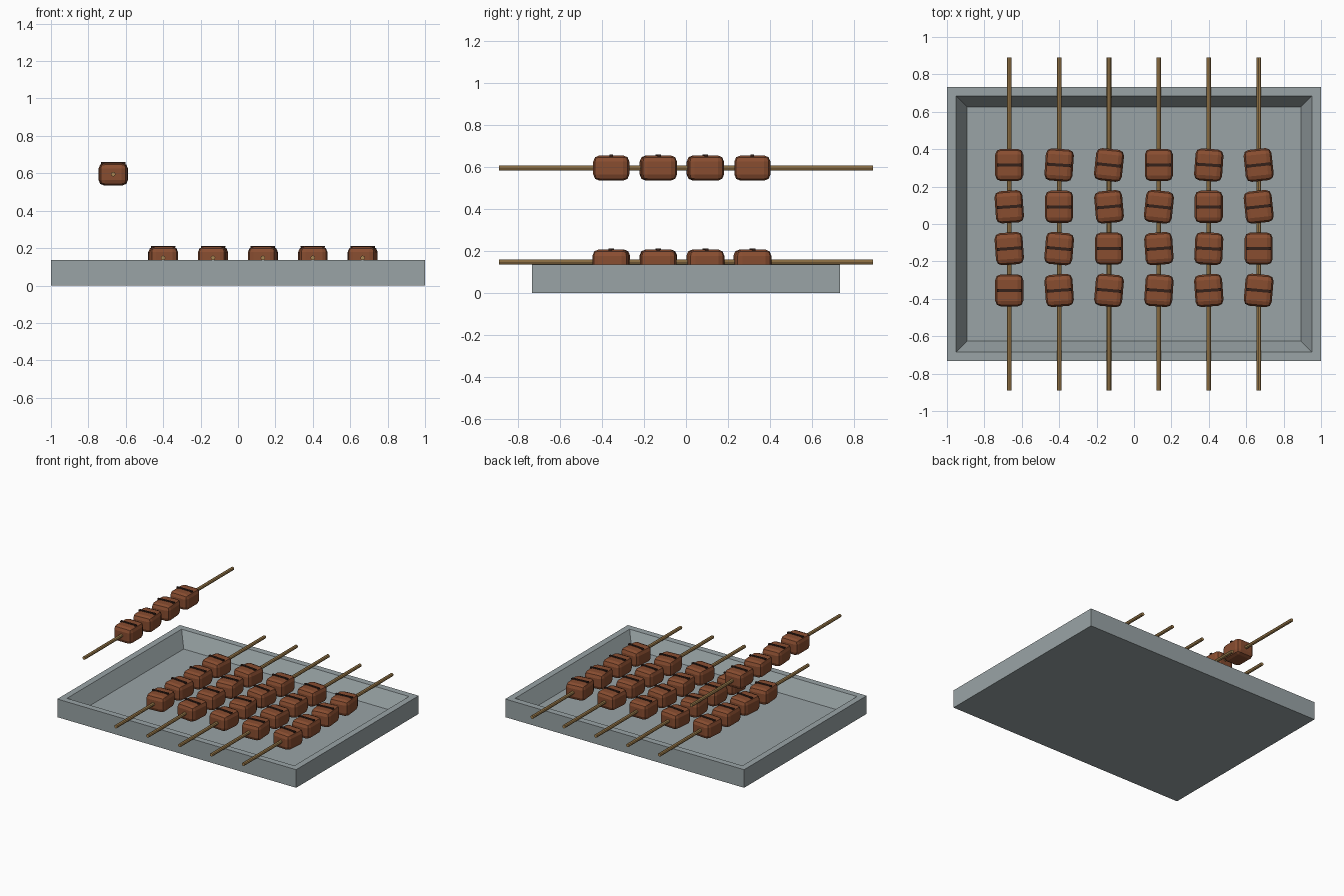
import bpy, bmesh, math
from mathutils import Matrix

if "Cube" in bpy.data.objects:
    bpy.data.objects.remove(bpy.data.objects["Cube"])


def material(name, rgb):
    m = bpy.data.materials.new(name)
    m.diffuse_color = (*rgb, 1)
    m.use_nodes = True
    m.node_tree.nodes["Principled BSDF"].inputs["Base Color"].default_value = m.diffuse_color
    return m


STEEL = material("steel grey", (0.32, 0.37, 0.38))
MEAT = material("grilled brown", (0.25, 0.075, 0.03))
CHAR = material("char dark", (0.035, 0.015, 0.01))
WOOD = material("bamboo", (0.40, 0.24, 0.085))


def finish(bm, name, mat, loc=(0, 0, 0), angle=0):
    bmesh.ops.recalc_face_normals(bm, faces=bm.faces)
    me = bpy.data.meshes.new(name)
    bm.to_mesh(me)
    bm.free()
    me.materials.append(mat)
    ob = bpy.data.objects.new(name, me)
    ob.location = loc
    ob.rotation_euler.z = angle
    bpy.context.collection.objects.link(ob)
    return ob


def box(name, size, mat, loc, angle=0, bevel=0):
    bm = bmesh.new()
    bmesh.ops.create_cube(bm, size=1, matrix=Matrix.Diagonal((*size, 1)))
    if bevel:
        bmesh.ops.bevel(bm, geom=bm.edges[:], offset=bevel, segments=2,
                        profile=0.5, affect='EDGES')
    return finish(bm, name, mat, loc, angle)


# Tray: rectangular rings from the outer base, over the rim, down to the floor
bm = bmesh.new()
rings = []
for hx, hy, z in ((1, 0.733, 0), (1, 0.733, 0.137), (0.952, 0.685, 0.137), (0.893, 0.626, 0.025)):
    rings.append([bm.verts.new((sx * hx, sy * hy, z))
                  for sx, sy in ((-1, -1), (1, -1), (1, 1), (-1, 1))])
for a, b in zip(rings, rings[1:]):
    for i in range(4):
        j = (i + 1) % 4
        bm.faces.new((a[i], a[j], b[j], b[i]))
bm.faces.new(rings[0])
bm.faces.new(rings[-1])
finish(bm, "tray", STEEL)

# Slight twist of each chunk in degrees, one row per skewer, front to back
TWIST = ((0, 4, 4, 0), (4, -5, 0, -4), (-5, 0, 5, -6),
         (-4, 4, -6, 0), (4, -3, 0, -4), (-5, 0, 6, 6))

# Skewers: the first is lifted above the tray
for i, twists in enumerate(TWIST):
    x = -0.667 + i * 0.2667
    z = 0.595 if i == 0 else 0.148
    bm = bmesh.new()
    bmesh.ops.create_cone(bm, cap_ends=True, segments=8, radius1=0.0125, radius2=0.0125,
                          depth=1.78, matrix=Matrix.Rotation(math.pi / 2, 4, 'X'))
    finish(bm, f"skewer_stick_{i}", WOOD, (x, 0, z))
    for j, deg in enumerate(twists):
        y = -0.355 + j * 0.2235
        a = math.radians(deg)
        box(f"meat_chunk_{i}_{j}", (0.15, 0.172, 0.12), MEAT, (x, y, z), a, 0.03)
        # Char stripe across the top
        box(f"char_mark_{i}_{j}", (0.13, 0.016, 0.009), CHAR, (x, y, z + 0.06), a)
